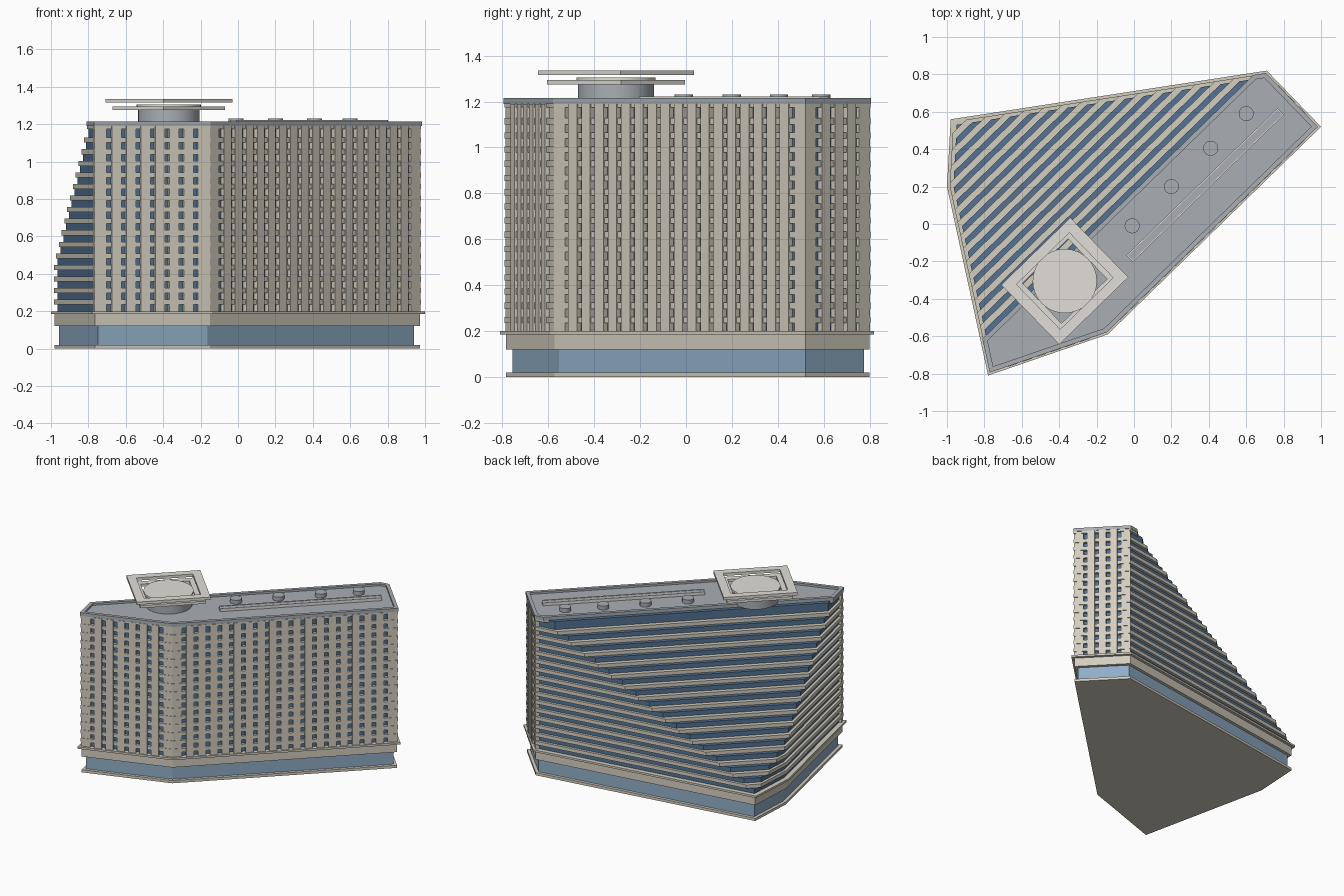
import bpy, bmesh, math
from mathutils import Vector as V

if "Cube" in bpy.data.objects:
    bpy.data.objects.remove(bpy.data.objects["Cube"])

def mat(name, c):
    m = bpy.data.materials.new(name)
    m.diffuse_color = (*c, 1)
    m.use_nodes = True
    m.node_tree.nodes["Principled BSDF"].inputs["Base Color"].default_value = m.diffuse_color
    return m

STONE = mat("stone", (0.66, 0.62, 0.53))
GLASS = mat("dark_glass", (0.09, 0.17, 0.29))
LOBBY = mat("lobby_glass", (0.28, 0.42, 0.57))
ROOF = mat("roof_grey", (0.40, 0.43, 0.46))
PALE = mat("pale_stone", (0.76, 0.74, 0.69))

# Site footprint, counter-clockwise
FOOT = [V(p) for p in ((-0.78, -0.81), (-0.14, -0.59), (1.0, 0.52),
                       (0.71, 0.82), (-0.98, 0.56), (-1.0, 0.2))]
U = (FOOT[2] - FOOT[1]).normalized()      # along the long facade
N = V((-U.y, U.x))                        # towards the terraced corner
ANGLE = math.atan2(U.y, U.x)

def inset(poly, d):
    """Mitred inset of a convex polygon."""
    out = []
    for i, p in enumerate(poly):
        a = (p - poly[i - 1]).normalized()
        b = (poly[(i + 1) % len(poly)] - p).normalized()
        na, nb = V((-a.y, a.x)), V((-b.y, b.x))
        out.append(p + (na + nb) * d / (1 + na.dot(nb)))
    return out

def clip(poly, c):
    """Keep the part of the polygon where N.p <= c."""
    out = []
    for i, p in enumerate(poly):
        q = poly[(i + 1) % len(poly)]
        dp, dq = N.dot(p) - c, N.dot(q) - c
        if dp <= 0:
            out.append(p)
        if dp * dq < 0:
            out.append(p.lerp(q, dp / (dp - dq)))
    return out

def prisms(name, parts, material):
    """One object from many (polygon, z0, z1) prisms."""
    bm = bmesh.new()
    for poly, z0, z1 in parts:
        lo = [bm.verts.new((p.x, p.y, z0)) for p in poly]
        hi = [bm.verts.new((p.x, p.y, z1)) for p in poly]
        bm.faces.new(lo[::-1])
        bm.faces.new(hi)
        for i in range(len(poly)):
            j = (i + 1) % len(poly)
            bm.faces.new((lo[i], lo[j], hi[j], hi[i]))
    me = bpy.data.meshes.new(name)
    bm.to_mesh(me)
    bm.free()
    me.materials.append(material)
    ob = bpy.data.objects.new(name, me)
    bpy.context.collection.objects.link(ob)
    return ob

def ring(outer, inner, z0, z1):
    n = len(outer)
    return [([outer[i], outer[(i + 1) % n], inner[(i + 1) % n], inner[i]], z0, z1)
            for i in range(n)]

def rect(c, length, width):
    return [V(c) + U * sx * length / 2 + N * sy * width / 2
            for sx, sy in ((-1, -1), (1, -1), (1, 1), (-1, 1))]

def cylinder(name, c, r, z0, z1, material, n=32):
    bpy.ops.mesh.primitive_cylinder_add(vertices=n, radius=r, depth=z1 - z0,
                                        location=(c[0], c[1], (z0 + z1) / 2))
    ob = bpy.context.object
    ob.name = name
    ob.data.materials.append(material)
    bpy.ops.object.shade_smooth_by_angle()

# Podium
prisms("plinth", [(inset(FOOT, 0.02), 0, 0.02)], STONE)
prisms("lobby_glazing", [(inset(FOOT, 0.042), 0.02, 0.12)], LOBBY)
prisms("podium_fascia", [(inset(FOOT, 0.02), 0.12, 0.185)], STONE)
prisms("podium_ledge", [(FOOT, 0.185, 0.2)], STONE)

# Stepped floors: recessed glass bands between projecting slabs
FLOORS, Z0, Z1, SLAB = 16, 0.2, 1.19, 0.027
H = (Z1 - Z0) / FLOORS
C0, C1 = N.dot(FOOT[4]), 0.125
STEP = (C0 - C1) / FLOORS
glass, slabs = [], []
for i in range(FLOORS):
    z = Z0 + i * H
    top = z + H - (SLAB if i < FLOORS - 1 else 0)
    glass.append((clip(inset(FOOT, 0.034), C0 - i * STEP - 0.032), z, top))
    if i < FLOORS - 1:
        slabs.append((clip(inset(FOOT, 0.015), C0 - (i + 1) * STEP), top, z + H))
slabs.append((clip(inset(FOOT, 0.015), C1), Z1 - 0.016, Z1))
prisms("floor_glazing", glass, GLASS)
prisms("floor_slabs", slabs, STONE)

# Vertical piers on the three straight facades, windows between them
piers = []
for edge, bays in ((0, 8), (1, 19), (2, 5)):
    line = inset(FOOT, 0.018)
    a, b = line[edge], line[edge + 1]
    d = (b - a).normalized()
    inward = V((-d.y, d.x))
    for k in range(bays):
        end = k in (0, bays - 1)
        t0 = 0 if k == 0 else (k + 0.17) / bays
        t1 = 1 if k == bays - 1 else (k + 0.83) / bays
        out = inward * (0 if end else -0.009)
        p, q = a.lerp(b, t0), a.lerp(b, t1)
        piers.append(([p + out, q + out, q + inward * 0.03, p + inward * 0.03], Z0, Z1))
prisms("facade_piers", piers, STONE)

# Roof with parapet
roof = inset(clip(FOOT, C1 + 0.012), 0.012)
prisms("roof_deck", [(roof, Z1, 1.2)], ROOF)
prisms("roof_parapet", ring(roof, inset(roof, 0.025), 1.2, 1.215), ROOF)

# Rooftop drum with two rectangular frames
HUB = (-0.37, -0.305)
cylinder("roof_drum", HUB, 0.165, 1.2, 1.29, ROOF)
cylinder("drum_cap", HUB, 0.172, 1.29, 1.305, PALE)
prisms("lower_frame", ring(rect(HUB, 0.46, 0.39), rect(HUB, 0.34, 0.30), 1.275, 1.295), PALE)
prisms("upper_frame", ring(rect(HUB, 0.515, 0.445), rect(HUB, 0.395, 0.335), 1.315, 1.336), PALE)

# Roof vents and long skylight
for i, c in enumerate(((-0.01, -0.01), (0.2, 0.2), (0.41, 0.405), (0.6, 0.59))):
    cylinder(f"roof_vent_{i + 1}", c, 0.04, 1.2, 1.23, ROOF, 24)
SKY = (0.38, 0.208)
prisms("skylight_frame", ring(rect(SKY, 1.13, 0.05), rect(SKY, 1.118, 0.038), 1.2, 1.222), PALE)
prisms("skylight_top", [(rect(SKY, 1.118, 0.038), 1.2, 1.219)], ROOF)
